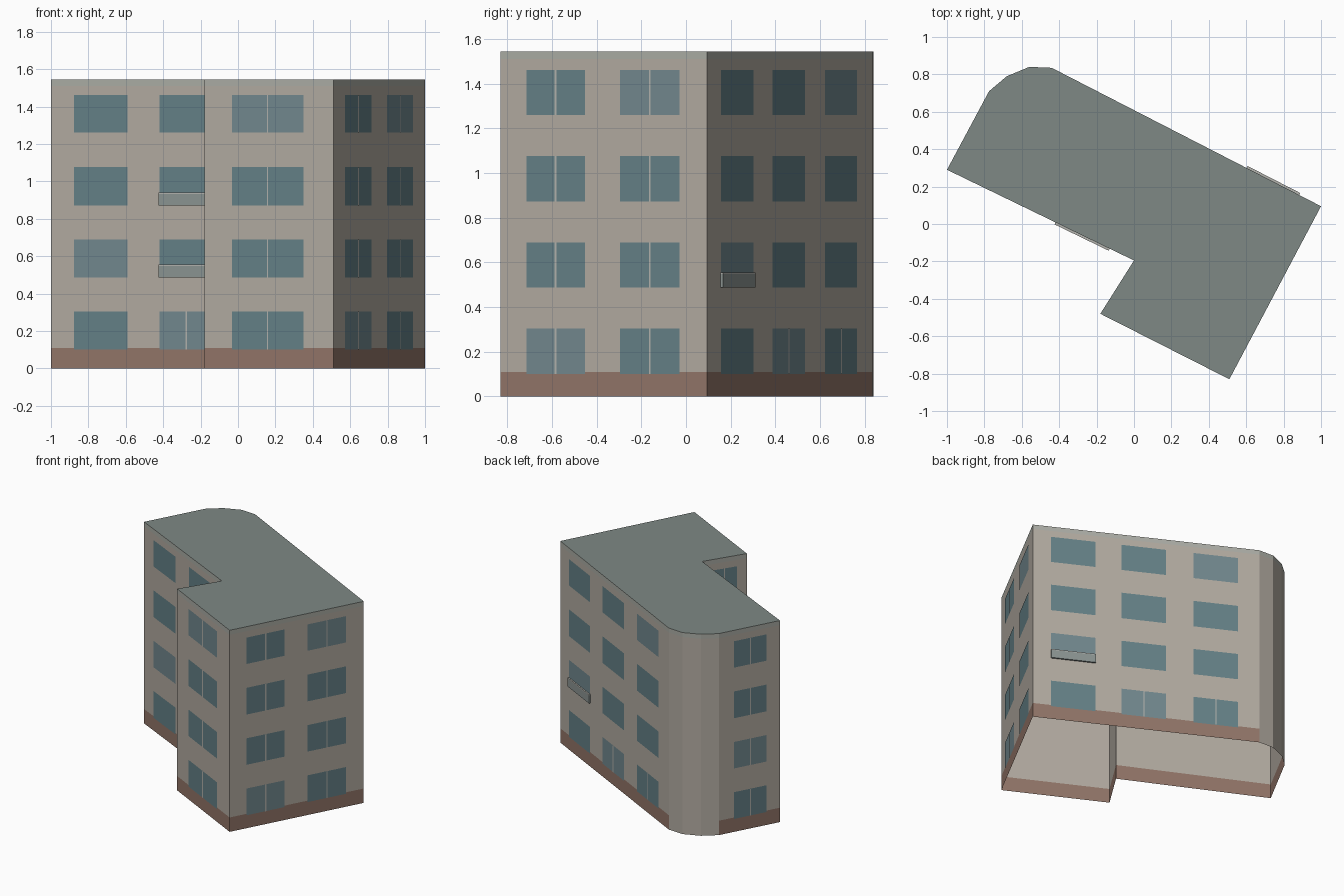
import bpy, bmesh
from mathutils import Vector

if "Cube" in bpy.data.objects:
    bpy.data.objects.remove(bpy.data.objects["Cube"])

H = 1.545
PLINTH, CORNICE = 0.11, 1.51


def material(name, rgb):
    m = bpy.data.materials.new(name)
    m.diffuse_color = (*rgb, 1)
    m.use_nodes = True
    m.node_tree.nodes["Principled BSDF"].inputs["Base Color"].default_value = m.diffuse_color
    return m


WALL = material("plaster", (0.45, 0.41, 0.36))
BROWN = material("plinth_brown", (0.29, 0.18, 0.14))
BAND = material("cornice_grey", (0.41, 0.42, 0.38))
ROOF = material("roof_grey", (0.21, 0.25, 0.235))
GLASS = material("glass", (0.13, 0.22, 0.245))
PALE = material("pale_glass", (0.17, 0.25, 0.275))
FRAME = material("frame", (0.45, 0.45, 0.42))
PANEL = material("balcony_panel", (0.26, 0.30, 0.29))


def finish(name, bm, mats):
    me = bpy.data.meshes.new(name)
    bm.to_mesh(me)
    bm.free()
    for m in mats:
        me.materials.append(m)
    ob = bpy.data.objects.new(name, me)
    bpy.context.collection.objects.link(ob)
    return ob


def quad(bm, a, b, z0, z1, mat):
    """Upright rectangle between plan points a and b."""
    pts = [(*a, z0), (*b, z0), (*b, z1), (*a, z1)]
    f = bm.faces.new([bm.verts.new(p) for p in pts])
    f.material_index = mat


# Footprint, anticlockwise; the last points round off the back left corner
PLAN = [Vector(p) for p in [
    (-1.0, 0.29), (0.0, -0.195), (-0.18, -0.48), (0.51, -0.83), (1.0, 0.095),
    (-0.44, 0.835), (-0.56, 0.84), (-0.68, 0.79), (-0.775, 0.71)]]
N = len(PLAN)
ROUNDED = (5, 6, 7)

# Walls in three bands, open underneath
bm = bmesh.new()
for i in range(N):
    a, b = PLAN[i], PLAN[(i + 1) % N]
    quad(bm, a, b, 0, PLINTH, 0 if i in ROUNDED else 1)
    quad(bm, a, b, PLINTH, CORNICE, 0)
    quad(bm, a, b, CORNICE, H, 2)
bmesh.ops.remove_doubles(bm, verts=bm.verts, dist=1e-5)
finish("walls", bm, [WALL, BROWN, BAND])

# Flat roof
bm = bmesh.new()
bm.faces.new([bm.verts.new((p.x, p.y, H)) for p in PLAN])
finish("roof", bm, [ROOF])

# Per wall: window spans along the wall, split windows, balconies (column, floor)
FLOORS = [(0.10, 0.305), (0.487, 0.69), (0.872, 1.077), (1.26, 1.462)]
ALL = {(c, f) for c in range(3) for f in range(4)}
FACADES = {
    "front_left": (0, [(0.125, 0.41), (0.58, 0.87)], {(1, 0)}, [(1, 1), (1, 2)]),
    "notch": (1, [(0.22, 0.78)], ALL, []),
    "front_wing": (2, [(0.217, 0.768)], ALL, []),
    "right": (3, [(0.125, 0.41), (0.58, 0.867)], ALL, []),
    "back": (4, [(0.081, 0.277), (0.392, 0.588), (0.709, 0.905)],
             {(1, 0), (2, 0)}, [(0, 1)]),
    "left_end": (8, [(0.25, 0.78)], ALL, []),
}


def balcony(name, a, b, out, z0, z1):
    """Shallow parapet with a light rail along its top."""
    bm = bmesh.new()
    depth = out * 0.012
    rail = z1 - 0.007
    for lo, hi, mat in ((z0, rail, 0), (rail, z1, 1)):
        quad(bm, a + depth, b + depth, lo, hi, mat)
        quad(bm, a, a + depth, lo, hi, mat)
        quad(bm, b + depth, b, lo, hi, mat)
    for z, mat in ((z0, 0), (z1, 1)):
        ring = [a, b, b + depth, a + depth]
        f = bm.faces.new([bm.verts.new((*p, z)) for p in ring])
        f.material_index = mat
    bmesh.ops.remove_doubles(bm, verts=bm.verts, dist=1e-5)
    bmesh.ops.recalc_face_normals(bm, faces=bm.faces)
    finish(name, bm, [PANEL, FRAME])


for name, (i, columns, split, balconies) in FACADES.items():
    a, b = PLAN[i], PLAN[(i + 1) % N]
    along = (b - a).normalized()
    out = Vector((along.y, -along.x))
    bm = bmesh.new()
    for c, (t0, t1) in enumerate(columns):
        p, q = a.lerp(b, t0), a.lerp(b, t1)
        mid = (p + q) / 2
        for f, (z0, z1) in enumerate(FLOORS):
            pale = (i * 3 + c + f) % 4 == 1
            quad(bm, p + out * 0.002, q + out * 0.002, z0, z1, 1 if pale else 0)
            if (c, f) in split:
                m = mid + out * 0.004
                quad(bm, m - along * 0.004, m + along * 0.004, z0, z1, 2)
            if (c, f) in balconies:
                balcony(f"{name}_balcony_{f}", p, q, out, z0, z0 + 0.068)
    finish(f"{name}_windows", bm, [GLASS, PALE, FRAME])
